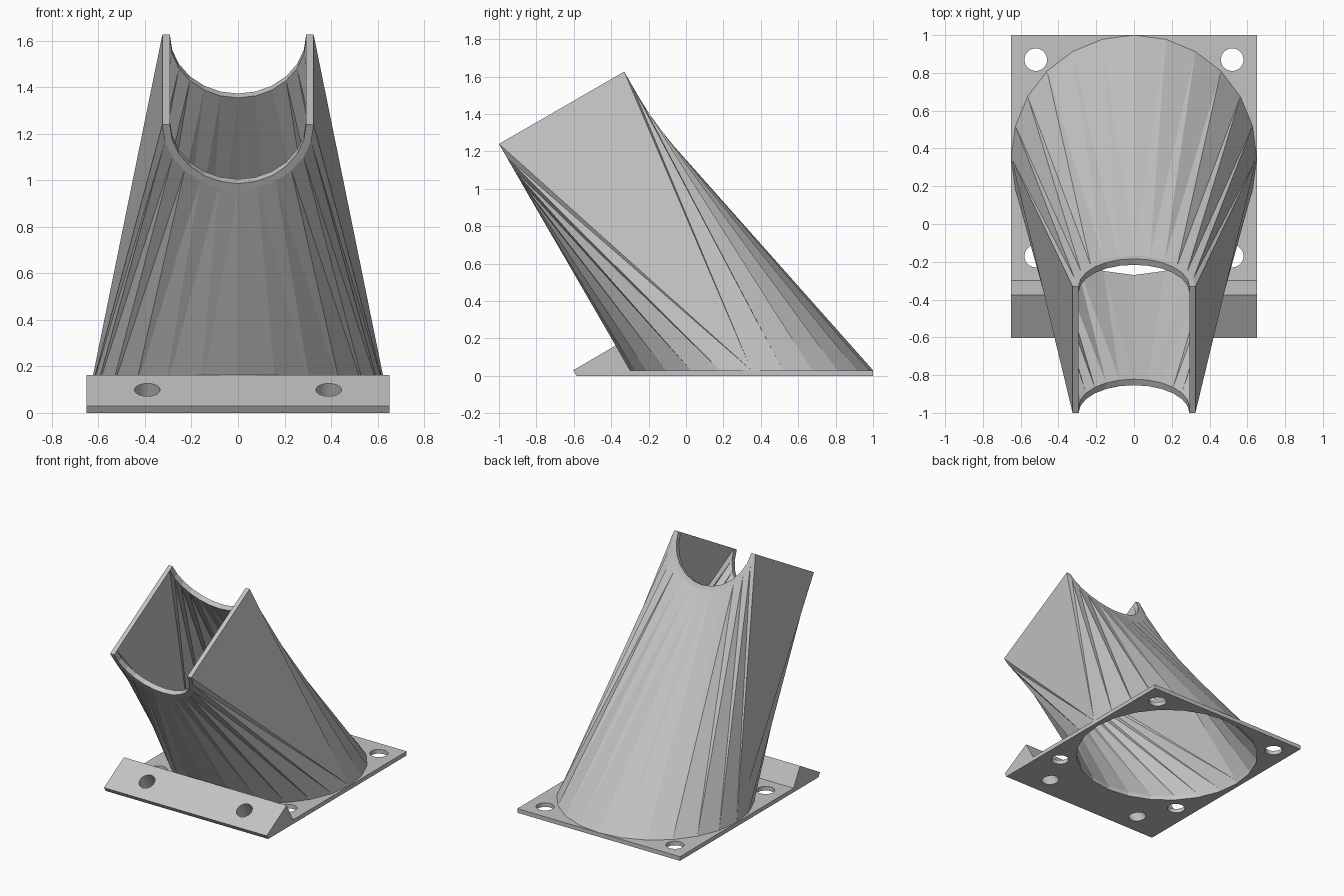
import bpy, bmesh, math
from mathutils import Vector, Matrix

if "Cube" in bpy.data.objects:
    bpy.data.objects.remove(bpy.data.objects["Cube"], do_unlink=True)

grey = bpy.data.materials.new("light_grey")
grey.use_nodes = True
grey.diffuse_color = (0.55, 0.55, 0.55, 1)
grey.node_tree.nodes["Principled BSDF"].inputs["Base Color"].default_value = (0.55, 0.55, 0.55, 1)

TILT = math.radians(30)
ALONG = Vector((0, math.cos(TILT), math.sin(TILT)))    # direction of the cradle
DEEP = Vector((0, math.sin(TILT), -math.cos(TILT)))    # into the cradle
START = Vector((0, -1.0, 1.24))                        # front top edge of the cradle
LENGTH = 0.773
SEGMENTS = 24
HALF = SEGMENTS // 2
HALF_WIDTH = 0.652


def finish(name, bm):
    bmesh.ops.recalc_face_normals(bm, faces=bm.faces)
    mesh = bpy.data.meshes.new(name)
    bm.to_mesh(mesh)
    bm.free()
    mesh.materials.append(grey)
    obj = bpy.data.objects.new(name, mesh)
    bpy.context.collection.objects.link(obj)
    return obj


def loft(name, arc_radius, disc_radius, inset, bottom):
    # ruled solid: two half-round cradle ends flow into the front and back of a disc
    bm = bmesh.new()
    angles = [2 * math.pi * i / SEGMENTS for i in range(SEGMENTS)]

    def disc(z):
        return [bm.verts.new((disc_radius * math.cos(a), 0.35 + disc_radius * math.sin(a), z))
                for a in angles]

    def half_round(distance):
        centre = START + ALONG * distance
        return [bm.verts.new(centre + Vector((arc_radius * math.cos(a), 0, 0))
                             + DEEP * arc_radius * math.sin(a))
                for a in [math.pi * i / HALF for i in range(HALF + 1)]]

    rim, foot = disc(0.03), disc(bottom)
    front, back = half_round(inset), half_round(LENGTH - inset)
    for arc, turn in ((front, -1), (back, 1)):
        ring = [rim[(turn * i) % SEGMENTS] for i in range(HALF + 1)]
        for i in range(HALF):
            # the crease runs towards the middle on both halves
            inner, outer = (i + 1, i) if i < HALF // 2 else (i, i + 1)
            bm.faces.new((arc[inner], arc[outer], ring[outer]))
            bm.faces.new((arc[inner], ring[outer], ring[inner]))
        bm.faces.new(arc)
    for end, side in ((0, 0), (HALF, HALF)):
        bm.faces.new((front[end], back[end], rim[side]))
    bm.faces.new((front[0], front[HALF], back[HALF], back[0]))
    for i in range(SEGMENTS):
        j = (i + 1) % SEGMENTS
        bm.faces.new((rim[i], rim[j], foot[j], foot[i]))
    bm.faces.new(foot)
    return finish(name, bm)


def cylinder(name, radius, centre, axis, depth):
    bm = bmesh.new()
    turn = Vector((0, 0, 1)).rotation_difference(axis).to_matrix().to_4x4()
    bmesh.ops.create_cone(bm, cap_ends=True, segments=SEGMENTS, radius1=radius,
                          radius2=radius, depth=depth,
                          matrix=Matrix.Translation(centre) @ turn)
    return finish(name, bm)


def cut(obj, cutters):
    bpy.context.view_layer.objects.active = obj
    for cutter in cutters:
        cutter.hide_render = True
        mod = obj.modifiers.new("cut", 'BOOLEAN')
        mod.operation = 'DIFFERENCE'
        mod.solver = 'EXACT'
        mod.object = cutter
        bpy.ops.object.modifier_apply(modifier=mod.name)


def prism(name, profile):
    # extrude a (y, z) profile across the width
    bm = bmesh.new()
    face = bm.faces.new([bm.verts.new((-HALF_WIDTH, y, z)) for y, z in profile])
    moved = bmesh.ops.extrude_face_region(bm, geom=[face])["geom"]
    bmesh.ops.translate(bm, vec=(2 * HALF_WIDTH, 0, 0),
                        verts=[v for v in moved if isinstance(v, bmesh.types.BMVert)])
    return finish(name, bm)


# Funnel shell: round at the base, half-round cradle at the top
funnel = loft("funnel", 0.325, 0.65, 0, 0.02)
hollow = loft("funnel_hollow", 0.293, 0.62, 0.037, -0.02)
bore = cylinder("cradle_bore", 0.293, START + ALONG * LENGTH / 2, ALONG, 1.2)
cut(funnel, [hollow, bore])

# Square flange with the duct opening and four screw holes
flange = prism("base_flange", [(-0.3, 0), (1.0, 0), (1.0, 0.03), (-0.3, 0.03)])
screws = [cylinder("screw_hole", 0.06, Vector((x, 0.35 + y, 0)), Vector((0, 0, 1)), 0.3)
          for x in (-0.52, 0.52) for y in (-0.52, 0.52)]
cut(flange, [hollow] + screws)

# Sloped mounting wedge at the front with two angled holes
wedge = prism("front_wedge", [(-0.585, 0), (-0.3, 0), (-0.3, 0.03),
                              (-0.375, 0.163), (-0.603, 0.03)])
angled = [cylinder("angled_hole", 0.055, Vector((x, -0.485, 0.1)), DEEP, 0.6)
          for x in (-0.39, 0.39)]
cut(wedge, angled)

for helper in [hollow, bore] + screws + angled:
    bpy.data.objects.remove(helper, do_unlink=True)
